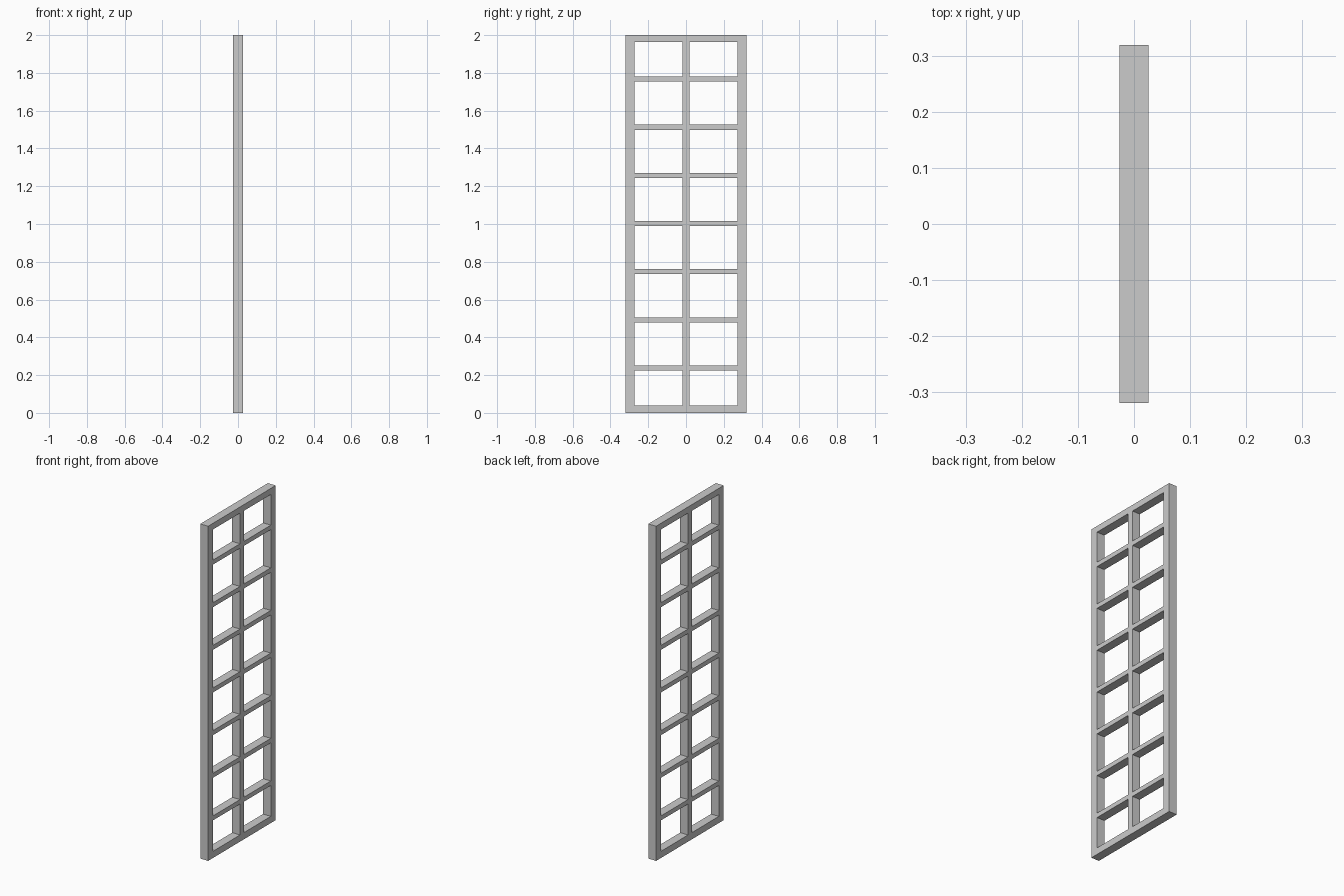
import bpy, bmesh
from mathutils import Vector

if "Cube" in bpy.data.objects:
    bpy.data.objects.remove(bpy.data.objects["Cube"])

DEPTH = 0.052            # frame thickness along x
OUT_Y, IN_Y = 0.319, 0.273
MULL = 0.018             # half width of centre mullion
Z0, Z1 = 0.04, 1.963     # opening bottom / top
BAR_H = 0.027


def box(name, y0, y1, z0, z1):
    bm = bmesh.new()
    bmesh.ops.create_cube(bm, size=1)
    bmesh.ops.scale(bm, vec=Vector((DEPTH, y1 - y0, z1 - z0)), verts=bm.verts)
    bmesh.ops.translate(bm, vec=Vector((0, (y0 + y1) / 2, (z0 + z1) / 2)), verts=bm.verts)
    me = bpy.data.meshes.new(name)
    bm.to_mesh(me)
    bm.free()
    ob = bpy.data.objects.new(name, me)
    bpy.context.collection.objects.link(ob)
    return ob


# Outer frame
box("left_stile", -OUT_Y, -IN_Y, 0, 2)
box("right_stile", IN_Y, OUT_Y, 0, 2)
box("bottom_rail", -IN_Y, IN_Y, 0, Z0)
box("top_rail", -IN_Y, IN_Y, Z1, 2)

# Centre mullion
box("centre_mullion", -MULL, MULL, Z0, Z1)

# Seven glazing bars on each side of the mullion
for i in range(7):
    z = 0.238 + i * 0.2548
    box(f"left_bar_{i + 1}", -IN_Y, -MULL, z - BAR_H / 2, z + BAR_H / 2)
    box(f"right_bar_{i + 1}", MULL, IN_Y, z - BAR_H / 2, z + BAR_H / 2)
